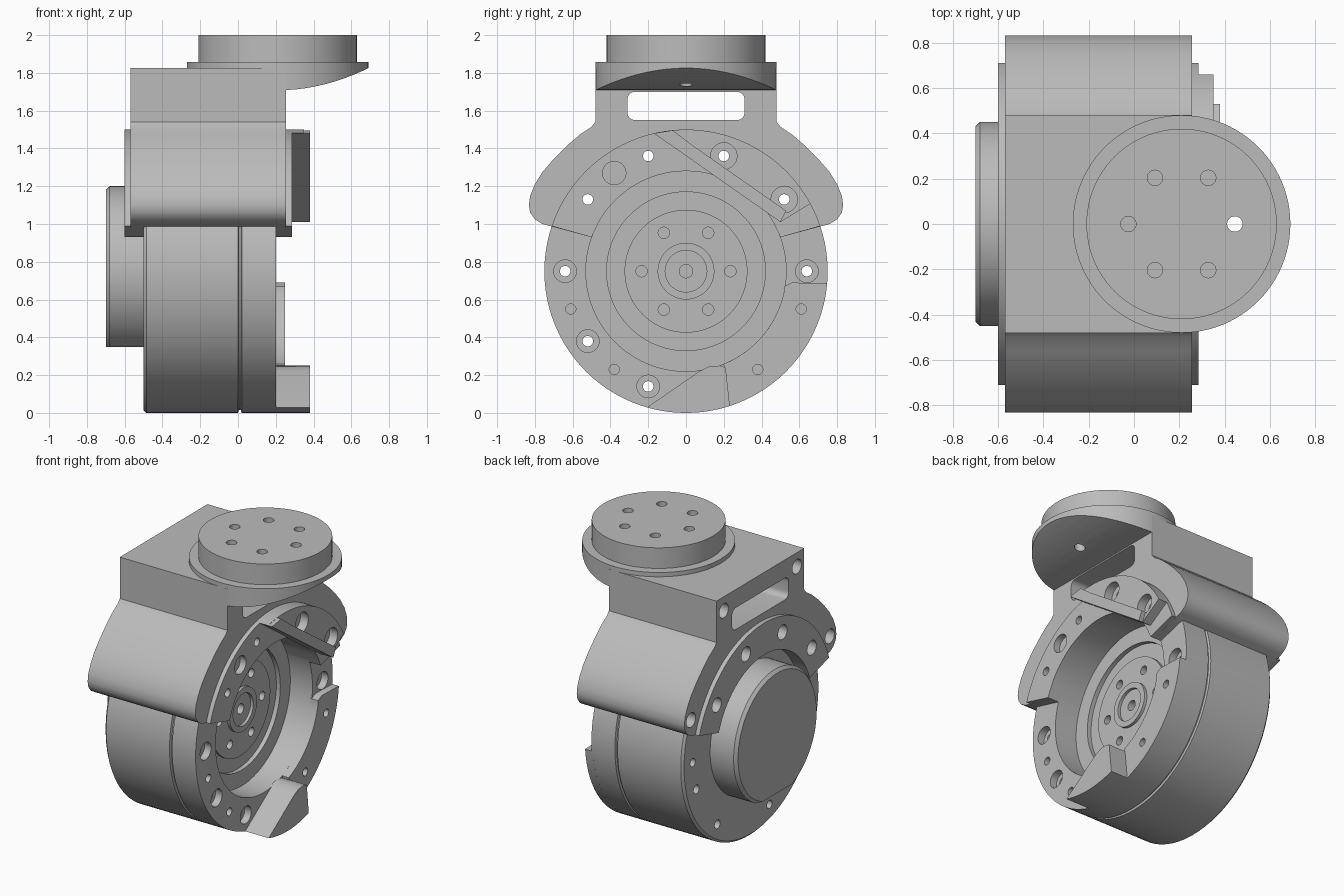
import bpy, bmesh, math
from mathutils import Vector

cube = bpy.data.objects.get("Cube")
if cube:
    bpy.data.objects.remove(cube)

grey = bpy.data.materials.new("machined_grey")
grey.use_nodes = True
COLOR = (0.5, 0.5, 0.5, 1)
grey.diffuse_color = COLOR
grey.node_tree.nodes["Principled BSDF"].inputs["Base Color"].default_value = COLOR

AXIS_Z = 0.75      # height of the drum axis
R_OUT, R_IN = 0.75, 0.53


def finish(name, bm):
    bmesh.ops.remove_doubles(bm, verts=bm.verts, dist=0.0002)
    bmesh.ops.recalc_face_normals(bm, faces=bm.faces)
    mesh = bpy.data.meshes.new(name)
    bm.to_mesh(mesh)
    bm.free()
    mesh.materials.append(grey)
    obj = bpy.data.objects.new(name, mesh)
    bpy.context.collection.objects.link(obj)
    return obj


def arc(r, a, b, n=32, cx=0.0, cy=AXIS_Z):
    angles = [math.radians(a + (b - a) * i / n) for i in range(n + 1)]
    return [(cx + r * math.cos(t), cy + r * math.sin(t)) for t in angles]


def add_prism(bm, pts, lo, hi, axis="x"):
    place = {"x": lambda p, t: (t, p[0], p[1]),
             "y": lambda p, t: (p[0], t, p[1]),
             "z": lambda p, t: (p[0], p[1], t)}[axis]
    face = bm.faces.new([bm.verts.new(place(p, lo)) for p in pts])
    out = bmesh.ops.extrude_face_region(bm, geom=[face])
    shift = Vector(place((0, 0), hi - lo))
    moved = [g for g in out["geom"] if isinstance(g, bmesh.types.BMVert)]
    bmesh.ops.translate(bm, verts=moved, vec=shift)


def prism(name, pts, lo, hi, axis="x"):
    bm = bmesh.new()
    add_prism(bm, pts, lo, hi, axis)
    return finish(name, bm)


def lathe(name, profile, axis="x", centre=(0, 0, AXIS_Z)):
    # profile holds (radius, distance along axis)
    bm = bmesh.new()
    c = Vector(centre)
    if axis == "x":
        verts = [bm.verts.new(c + Vector((t, r, 0))) for r, t in profile]
        direction = (1, 0, 0)
    else:
        verts = [bm.verts.new(c + Vector((r, 0, t))) for r, t in profile]
        direction = (0, 0, 1)
    edges = [bm.edges.new(pair) for pair in zip(verts, verts[1:])]
    bmesh.ops.spin(bm, geom=verts + edges, cent=c, axis=direction,
                   angle=math.tau, steps=96, use_duplicate=False)
    return finish(name, bm)


def drills(name, holes, axis="x"):
    # each hole is (u, v, radius, start, end)
    bm = bmesh.new()
    for u, v, r, lo, hi in holes:
        add_prism(bm, arc(r, 0, 360, 24, u, v)[:-1], lo, hi, axis)
    return finish(name, bm)


def cut(obj, *cutters):
    bpy.context.view_layer.objects.active = obj
    for c in cutters:
        mod = obj.modifiers.new("cut", "BOOLEAN")
        mod.operation = "DIFFERENCE"
        mod.solver = "EXACT"
        mod.object = c
        bpy.ops.object.modifier_apply(modifier=mod.name)


# Drum with parting groove, deep front recess and stepped hub
drum = lathe("drum", [
    (0, -0.5), (0.735, -0.5), (R_OUT, -0.485), (R_OUT, 0), (0.735, 0.005),
    (0.735, 0.015), (R_OUT, 0.02), (R_OUT, 0.2), (R_IN, 0.2), (R_IN, 0.03),
    (0.42, 0.03), (0.42, 0), (0.325, 0), (0.325, 0.02), (0.15, 0.02),
    (0.15, 0.04), (0.11, 0.04), (0.11, 0.02), (0.035, 0.02), (0.035, -0.04),
    (0, -0.04)])

# Rear cover with flattened underside
cover = lathe("rear_cover", [(0, -0.49), (0.45, -0.49), (0.45, -0.68),
                             (0.43, -0.7), (0, -0.7)])
flat = prism("cover_flat_cutter", [(-1, 0), (1, 0), (1, 0.35), (-1, 0.35)], -1, 0)
cut(cover, flat)

# Bracket body straddling the drum
inner = [(-0.5, 0.93)] + arc(R_IN, 150.5, 29.5) + [(0.5, 0.93)]
side = [(0.76, 1.0), (0.80, 1.025), (0.825, 1.06), (0.832, 1.10), (0.825, 1.15),
        (0.80, 1.21), (0.76, 1.275), (0.70, 1.345), (0.63, 1.415), (0.56, 1.475),
        (0.50, 1.515), (0.48, 1.54), (0.48, 1.827)]
outline = side + [(-y, z) for y, z in reversed(side)] + inner
bracket = prism("bracket_body", outline, -0.57, 0.255)

# Raised arched flanges on both bracket ends
arch = arc(R_OUT, 18.6, 161.4, 48) + inner
flanges = [prism("rear_flange", arch, -0.6, -0.55),
           prism("front_flange", arch, 0.19, 0.285)]

# Rounded slot through the bracket
slot_pts = []
for cy, cz, a in ((0.27, 1.66, 0), (-0.27, 1.66, 90),
                  (-0.27, 1.59, 180), (0.27, 1.59, 270)):
    slot_pts += arc(0.04, a, a + 90, 6, cy, cz)
slot = prism("slot_cutter", slot_pts, -1, 1)
cut(bracket, slot)

# Output neck with a curved underside, then the stepped disc
DISC_X = 0.21
neck = prism("output_neck", arc(0.48, 0, 360, 96, DISC_X, 0)[:-1], 1.70, 1.83, "z")
curve = [(DISC_X + 0.05 * i, 1.708 + 0.117 * (0.05 * i / 0.48) ** 2)
         for i in range(12)]
under = prism("underside_cutter",
              [(-0.5, 1.6), (0.9, 1.6), (0.9, curve[-1][1])] + curve[::-1]
              + [(-0.5, 1.708)], -1, 1, "y")
cut(neck, under)
disc = lathe("output_disc", [(0, 1.826), (0.48, 1.826), (0.48, 1.857),
                             (0.42, 1.857), (0.42, 2.0), (0, 2.0)],
             "z", (DISC_X, 0, 0))

# Front stops: upper guide block with wall, side pad, lower stop
guide = prism("guide_block", arc(R_OUT, 28.5, 103) + [(0.50, 1.01)], 0.25, 0.35)
wall = prism("guide_wall", [(-0.17, 1.48), (0.50, 1.01), (0.53, 1.07),
                            (0.03, 1.42), (-0.07, 1.496)], 0.25, 0.38)
pad = prism("side_pad", arc(R_OUT, -72, -5) + [(0.56, 0.69), (0.52, 0.67)]
            + arc(R_IN, -12, -68), 0.19, 0.25)
stop = prism("lower_stop", arc(R_OUT, -106, -72, 16)
             + [(0.21, 0.24), (0.18, 0.25), (0.12, 0.245), (0.07, 0.22)], 0.19, 0.38)

# Bolt holes along the drum axis
bolts = [(s * y, z) for s in (-1, 1) for y, z in ((0.2, 1.36), (0.52, 1.13))]
lower = [(-0.64, 0.75), (0.64, 0.75), (-0.52, 0.38), (-0.2, 0.14)]
holes = [(y, z, 0.028, -1, 1) for y, z in bolts + lower]
holes += [(s * y, z, 0.05, -0.7, -0.4) for s in (-1, 1)
          for y, z in ((0.4, 1.73), (0.76, 1.11))]
holes += [(y, z, 0.027, 0.1, 0.5) for y, z in
          ((-0.61, 0.55), (0.61, 0.55), (-0.38, 0.23), (0.38, 0.23))]
holes += [(s * y, z, 0.03, -0.6, -0.4) for s in (-1, 1)
          for y, z in ((0.6, 0.55), (0.37, 0.22))]
holes += [(y, z, 0.03, -0.05, 0.1)
          for y, z in arc(0.235, 0, 300, 5)]
through = drills("bolt_cutter", holes)
bores = [(y, z, 0.06, 0.15, 0.5) for y, z in lower]
bores += [(y, z, 0.07, 0.29, 0.5) for y, z in bolts[2:]]
bores += [(-0.38, 1.27, 0.062, 0.24, 0.5)]
bores += [(y, z, 0.05, -0.7, -0.5) for y, z in bolts]
counter = drills("counterbore_cutter", bores)
for part in [drum, bracket, guide, pad, stop] + flanges:
    cut(part, through, counter)

# Bolt circle in the output disc, one hole passing right through
circle = arc(0.235, 0, 300, 5, DISC_X, 0)
top = drills("disc_hole_cutter",
             [(x, y, 0.034, 1.6 if i == 0 else 1.9, 2.1)
              for i, (x, y) in enumerate(circle)], "z")
cut(disc, top)
cut(neck, top)

# Remove helpers and smooth the round surfaces
for helper in (flat, slot, under, through, counter, top):
    bpy.data.objects.remove(helper)
parts = [drum, cover, bracket, neck, disc, guide, wall, pad, stop] + flanges
bpy.ops.object.select_all(action="DESELECT")
for part in parts:
    part.select_set(True)
bpy.context.view_layer.objects.active = drum
bpy.ops.object.shade_smooth_by_angle(angle=math.radians(30))
